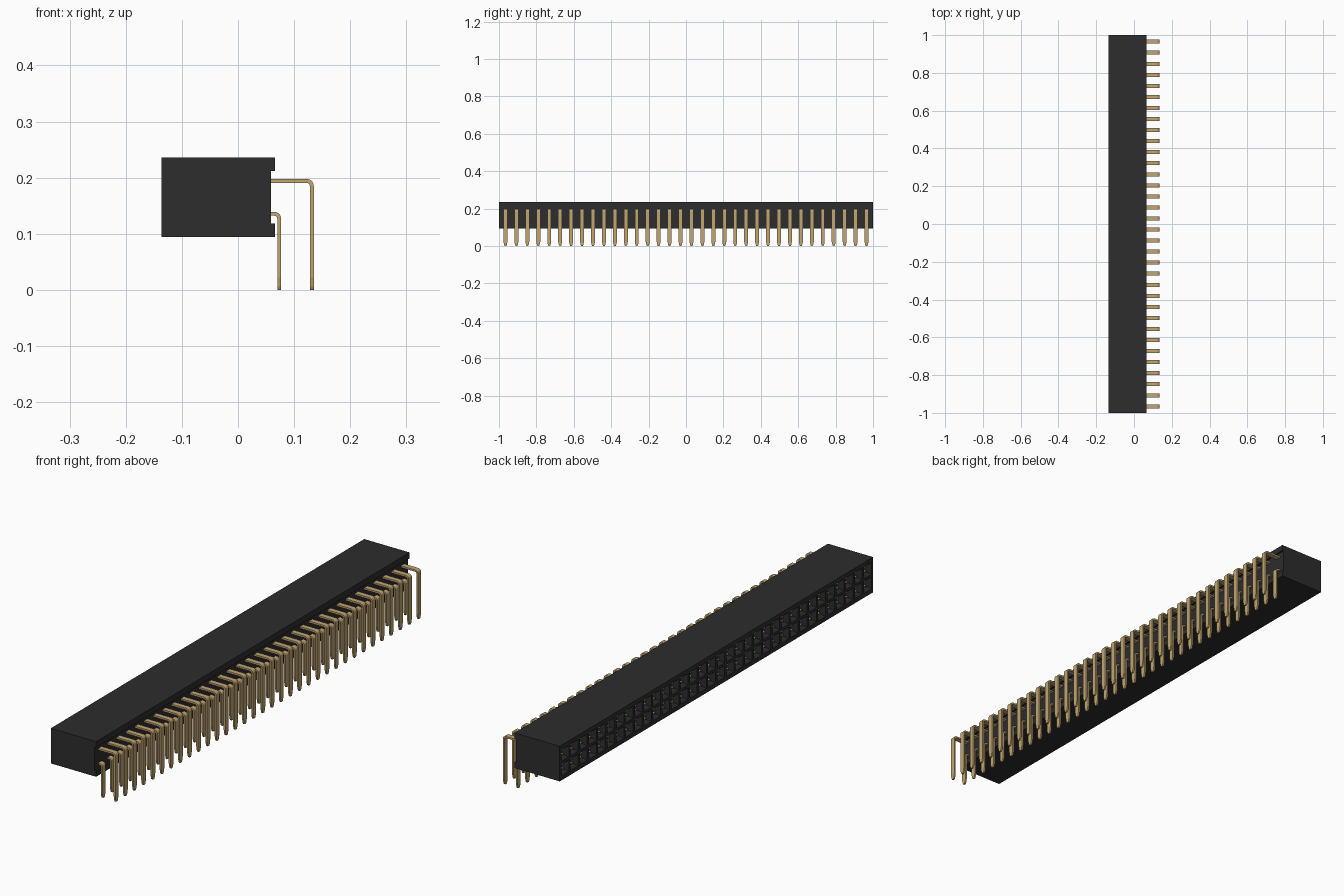
import bpy, bmesh, math
from mathutils import Vector

cube = bpy.data.objects.get("Cube")
if cube:
    bpy.data.objects.remove(cube, do_unlink=True)

COUNT, PITCH = 34, 0.0585
Y0 = -PITCH * (COUNT - 1) / 2
MID_Z = 0.165
ROWS = (MID_Z - PITCH / 2, MID_Z + PITCH / 2)
FRONT_X = -0.136


def material(name, rgb, metallic=0.0):
    m = bpy.data.materials.new(name)
    m.use_nodes = True
    m.diffuse_color = (*rgb, 1)
    m.node_tree.nodes["Principled BSDF"].inputs["Base Color"].default_value = (*rgb, 1)
    return m


black = material("black plastic", (0.026, 0.026, 0.026))
gold = material("gold metal", (0.54, 0.38, 0.17))


def finish(name, bm, mat):
    bmesh.ops.recalc_face_normals(bm, faces=bm.faces)
    me = bpy.data.meshes.new(name)
    bm.to_mesh(me)
    bm.free()
    me.materials.append(mat)
    ob = bpy.data.objects.new(name, me)
    bpy.context.collection.objects.link(ob)
    return ob


def repeat(ob):
    mod = ob.modifiers.new("row", "ARRAY")
    mod.count = COUNT
    mod.use_relative_offset = False
    mod.use_constant_offset = True
    mod.constant_offset_displace = (0, PITCH, 0)


# Housing: extruded profile with a long shallow channel on the pin side
profile = [(FRONT_X, 0.094), (0.066, 0.094), (0.066, 0.118), (0.059, 0.118),
           (0.059, 0.212), (0.066, 0.212), (0.066, 0.236), (FRONT_X, 0.236)]
bm = bmesh.new()
end = bm.faces.new([bm.verts.new((x, -1, z)) for x, z in profile])
ext = bmesh.ops.extrude_face_region(bm, geom=[end])
bmesh.ops.translate(bm, vec=(0, 2, 0),
                    verts=[g for g in ext["geom"] if isinstance(g, bmesh.types.BMVert)])
bmesh.ops.recalc_face_normals(bm, faces=bm.faces)


def socket_side():
    return [f for f in bm.faces if all(abs(v.co.x - FRONT_X) < 1e-5 for v in f.verts)]


# Cut the socket side into one cell per contact
cuts = [((0, 0, MID_Z + k * PITCH), (0, 0, 1)) for k in (-1, 0, 1)]
cuts += [((0, Y0 + (i - 0.5) * PITCH, 0), (0, 1, 0)) for i in range(COUNT + 1)]
for co, no in cuts:
    faces = socket_side()
    edges = {e for f in faces for e in f.edges}
    verts = {v for f in faces for v in f.verts}
    bmesh.ops.bisect_plane(bm, geom=[*faces, *edges, *verts], plane_co=co, plane_no=no, dist=1e-5)

# Sink a funnel and a square hole into every cell
cells = [f for f in socket_side()
         if abs(f.calc_center_median().z - MID_Z) < PITCH and abs(f.calc_area() - PITCH ** 2) < 1e-4]
for thickness, depth in ((0.008, 0), (0.008, -0.009), (0.0002, -0.1)):
    bmesh.ops.inset_individual(bm, faces=cells, thickness=thickness, depth=depth)
finish("housing", bm, black)


def pin(name, z, x):
    """Flat right-angle pin: leaves the housing at height z, drops at x."""
    t, w, r = 0.0035, 0.0105, 0.009
    # each station: centre x, centre z, outward direction, half width
    stations = [(0.045, z, Vector((0, 0, 1)), w)]
    for i in range(7):
        a = math.radians(90 - 15 * i)
        d = Vector((math.cos(a), 0, math.sin(a)))
        stations.append((x - r + r * d.x, z - r + r * d.z, d, w))
    side = Vector((1, 0, 0))
    stations += [(x, 0.022, side, w), (x, 0.006, side, w * 0.68), (x, 0.0, side, w * 0.4)]
    bm = bmesh.new()
    rings = []
    for cx, cz, d, hw in stations:
        c = Vector((cx, Y0, cz))
        rings.append([bm.verts.new(c + d * t * s + Vector((0, hw * q, 0)))
                      for s, q in ((1, -1), (1, 1), (-1, 1), (-1, -1))])
    for a, b in zip(rings, rings[1:]):
        for i in range(4):
            j = (i + 1) % 4
            bm.faces.new((a[i], a[j], b[j], b[i]))
    bm.faces.new(rings[0])
    bm.faces.new(rings[-1])
    repeat(finish(name, bm, gold))


pin("lower_pins", ROWS[0], 0.0735)
pin("upper_pins", ROWS[1], 0.1315)

# Spring contacts: a pair of blades inside every socket
for label, z in zip(("lower", "upper"), ROWS):
    bm = bmesh.new()
    for s in (-1, 1):
        made = bmesh.ops.create_cube(bm, size=1)["verts"]
        bmesh.ops.scale(bm, vec=(0.095, 0.02, 0.004), verts=made)
        bmesh.ops.translate(bm, vec=(-0.075, Y0, z + s * 0.0085), verts=made)
    repeat(finish(label + "_contacts", bm, gold))
